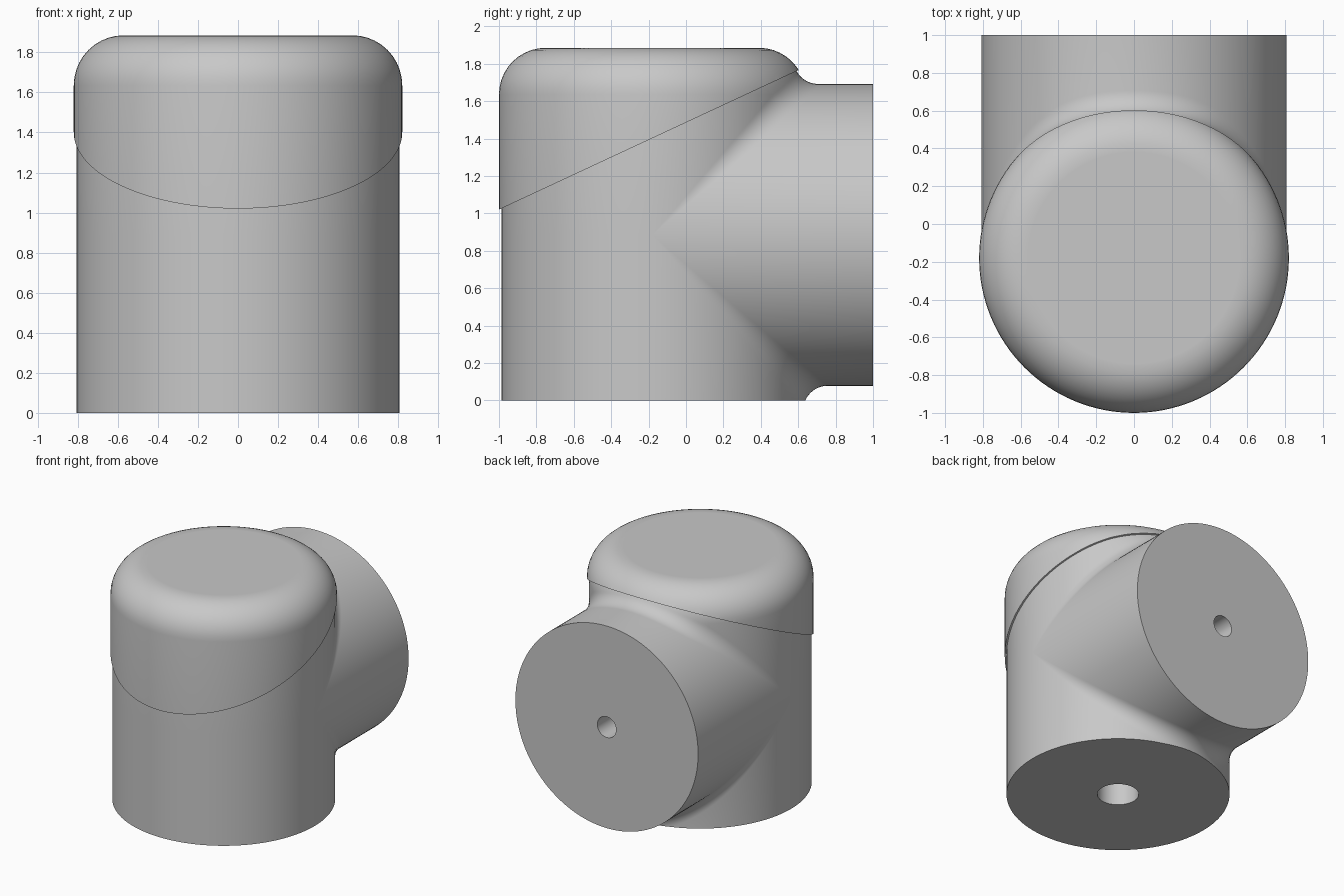
import bpy
import bmesh
from math import sin, cos, pi, sqrt, asin, radians
from mathutils import Vector

cube = bpy.data.objects.get("Cube")
if cube:
    bpy.data.objects.remove(cube, do_unlink=True)

R = 0.807            # radius of the post and of the side branch
YC, ZC = -0.18, 0.885   # where the two axes meet
BALL = 0.13          # fillet radius between post and branch
TUBE = 0.24          # rounding of the post top
SHOULDER = 1.635     # height where that rounding starts
RING = R - TUBE
STEPS = 64           # columns per half turn
ARC = 10

grey = bpy.data.materials.new("plain grey")
grey.use_nodes = True
colour = (0.58, 0.58, 0.58, 1)
grey.diffuse_color = colour
grey.node_tree.nodes["Principled BSDF"].inputs["Base Color"].default_value = colour


def grid(bm, columns):
    """Skin a list of equally long point columns with quads."""
    cols = [[bm.verts.new(p) for p in c] for c in columns]
    for a, b in zip(cols, cols[1:]):
        for i in range(len(a) - 1):
            bm.faces.new((a[i], a[i + 1], b[i + 1], b[i]))


def around(t, radius, z):
    """Point around the post axis; t = 0 is the back."""
    return Vector((radius * sin(t), YC + radius * cos(t), z))


def weld(bm):
    bmesh.ops.remove_doubles(bm, verts=bm.verts, dist=1e-4)
    bmesh.ops.dissolve_degenerate(bm, edges=bm.edges, dist=1e-5)


def cut_below(bm, point, normal):
    geom = bm.verts[:] + bm.edges[:] + bm.faces[:]
    bmesh.ops.bisect_plane(bm, geom=geom, plane_co=point, plane_no=normal,
                           clear_inner=True)


def fill_open(bm):
    rim = [e for e in bm.edges if e.is_boundary]
    bmesh.ops.triangle_fill(bm, edges=rim, use_beauty=True)


def finish(bm, name):
    weld(bm)
    bmesh.ops.recalc_face_normals(bm, faces=bm.faces)
    mesh = bpy.data.meshes.new(name)
    bm.to_mesh(mesh)
    bm.free()
    mesh.materials.append(grey)
    obj = bpy.data.objects.new(name, mesh)
    bpy.context.collection.objects.link(obj)
    bpy.ops.object.select_all(action='DESELECT')
    obj.select_set(True)
    bpy.context.view_layer.objects.active = obj
    bpy.ops.object.shade_smooth_by_angle(angle=radians(35))
    return obj


def rounded_top(t, ring, tube, start=0.0):
    """Rounded shoulder from angle start, closed on the axis."""
    pts = []
    for i in range(ARC + 1):
        a = start + (pi / 2 - start) * i / ARC
        pts.append(around(t, ring + tube * cos(a), SHOULDER + tube * sin(a)))
    pts.append(around(t, ring - 0.01, SHOULDER + tube))
    pts.append(around(t, 0, SHOULDER + tube))
    return pts


def branch_column(t, side):
    """Bore, end face, branch wall, fillet and post wall for one angle."""
    x, dz = (R + BALL) * sin(t), (R + BALL) * cos(t)
    z = ZC + side * dz
    rho = R + BALL
    if z > SHOULDER:
        rho = RING + sqrt((TUBE + BALL) ** 2 - (z - SHOULDER) ** 2)
    centre = Vector((x, YC + sqrt(max(0, rho * rho - x * x)), z))
    az = asin(max(-1, min(1, x / rho)))
    to_branch = Vector((-sin(t), 0, -side * cos(t)))
    to_post = (around(az, RING, min(z, SHOULDER)) - centre).normalized()

    def on_branch(radius, y):
        return Vector((radius * sin(t), y, ZC + side * radius * cos(t)))

    pts = [on_branch(0, 0.1), on_branch(0.083, 0.1),
           on_branch(0.083, 1), on_branch(R, 1)]
    for i in range(ARC + 1):
        d = to_branch.lerp(to_post, i / ARC).normalized()
        pts.append(centre + d * BALL)
    if side < 0:
        pts.append(around(az, R, -0.3))
    else:
        rise = max(0, pts[-1].z - SHOULDER) / TUBE
        pts += rounded_top(az, RING, TUBE, asin(min(1, rise)))
    return pts


# Body: post with a filleted side branch
bm = bmesh.new()
half = [-pi / 2 + pi * i / STEPS for i in range(STEPS + 1)]
for side in (1, -1):
    grid(bm, [branch_column(t, side) for t in half])
grid(bm, [[around(t + pi, R, -0.3), around(t + pi, R, ZC)]
          + rounded_top(t + pi, RING, TUBE) for t in half])
weld(bm)
cut_below(bm, (0, 0, 0), (0, 0, 1))

# Bore in the underside, then the flat base around it
full = [2 * pi * i / 48 for i in range(49)]
grid(bm, [[around(t, 0, 0.75), around(t, 0.15, 0.75), around(t, 0.15, 0)]
          for t in full])
weld(bm)
fill_open(bm)
finish(bm, "tee_body")

# Cap: slightly wider rounded cover with a slanted lower edge
bm = bmesh.new()
full = [2 * pi * i / (2 * STEPS) for i in range(2 * STEPS + 1)]
grid(bm, [[around(t, 0.82, 0.8)] + rounded_top(t, 0.57, 0.25) for t in full])
weld(bm)
cut_below(bm, (0, -1, 1.02), (0, -0.4656, 1))
fill_open(bm)
finish(bm, "slanted_cap")
